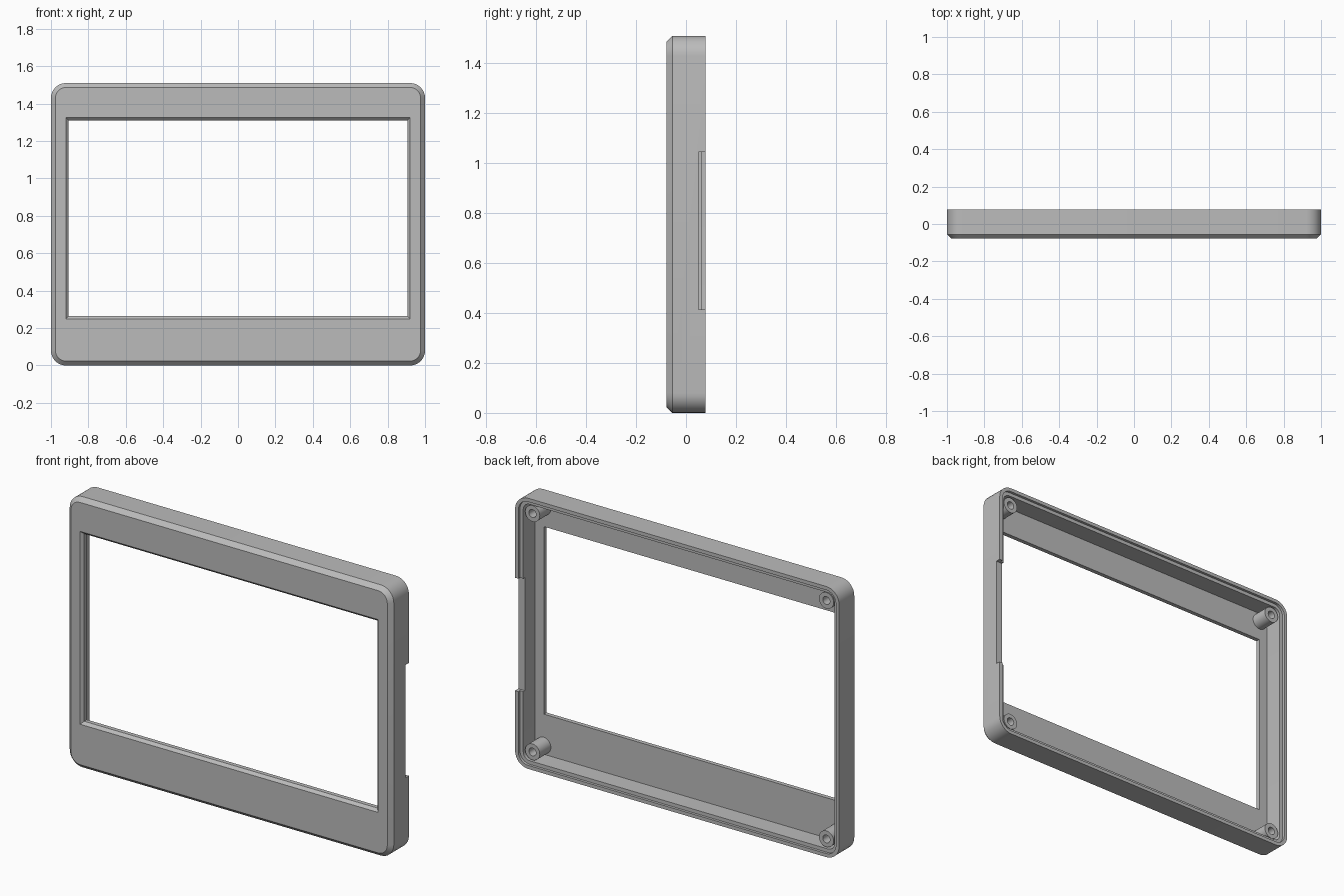
import bpy, bmesh
from math import cos, sin, pi

cube = bpy.data.objects.get("Cube")
if cube:
    bpy.data.objects.remove(cube, do_unlink=True)

HALF_W, HEIGHT, HALF_D = 1.0, 1.51, 0.0785
MID_Z = HEIGHT / 2
WALL = 0.04
FLOOR_Y = -0.04      # rear face of the front panel
LIP_Y = 0.064        # shelf of the stepped rim
CORNER = 0.08

grey = bpy.data.materials.new("plain_grey")
grey.use_nodes = True
grey.diffuse_color = (0.5, 0.5, 0.5, 1)
grey.node_tree.nodes["Principled BSDF"].inputs["Base Color"].default_value = (0.5, 0.5, 0.5, 1)


def ring(y, half_w, half_h, radius, cx=0.0, cz=MID_Z, steps=8):
    """Rounded rectangle in the xz plane at depth y."""
    points = []
    for k, (sx, sz) in enumerate([(1, 1), (-1, 1), (-1, -1), (1, -1)]):
        for i in range(steps + 1):
            a = (k + i / steps) * pi / 2
            points.append((cx + sx * (half_w - radius) + radius * cos(a), y,
                           cz + sz * (half_h - radius) + radius * sin(a)))
    return points


def inset(amount, y):
    """Outer outline shrunk by an amount."""
    return ring(y, HALF_W - amount, MID_Z - amount, CORNER - amount)


def loft(name, rings, loop=False):
    """Skin a row of rings; join the ends or cap them."""
    bm = bmesh.new()
    rows = [[bm.verts.new(p) for p in r] for r in rings]
    pairs = list(zip(rows, rows[1:]))
    if loop:
        pairs.append((rows[-1], rows[0]))
    else:
        bm.faces.new(rows[0])
        bm.faces.new(rows[-1])
    for a, b in pairs:
        for i in range(len(a)):
            j = (i + 1) % len(a)
            bm.faces.new((a[i], a[j], b[j], b[i]))
    bmesh.ops.remove_doubles(bm, verts=bm.verts, dist=0.0001)
    bmesh.ops.recalc_face_normals(bm, faces=bm.faces)
    mesh = bpy.data.meshes.new(name)
    bm.to_mesh(mesh)
    bm.free()
    mesh.materials.append(grey)
    obj = bpy.data.objects.new(name, mesh)
    bpy.context.collection.objects.link(obj)
    return obj


def activate(obj):
    bpy.ops.object.select_all(action='DESELECT')
    obj.select_set(True)
    bpy.context.view_layer.objects.active = obj


def window(grow, y):
    return ring(y, 0.905 + grow, 0.523 + grow, 0, cz=0.787)


# Bezel: chamfered shell, bevelled window, cavity and stepped rear rim
bezel = loft("bezel_shell", [
    inset(0, HALF_D),
    inset(0, -0.055),
    inset(0.0235, -HALF_D),
    window(0.015, -HALF_D),
    window(0, -0.0635),
    window(0, FLOOR_Y),
    inset(WALL, FLOOR_Y),
    inset(WALL, LIP_Y),
    inset(WALL / 2, LIP_Y),
    inset(WALL / 2, HALF_D),
], loop=True)

# Side notch in the rear edge of the left wall
bpy.ops.mesh.primitive_cube_add(size=1, location=(1.0, 0.1, 0.73))
cutter = bpy.context.object
cutter.name = "notch_cutter"
cutter.scale = (0.2, 0.1, 0.63)
cutter.hide_render = True
activate(bezel)
cut = bezel.modifiers.new("notch", 'BOOLEAN')
cut.operation = 'DIFFERENCE'
cut.solver = 'EXACT'
cut.object = cutter
bpy.ops.object.modifier_apply(modifier=cut.name)
bpy.data.objects.remove(cutter, do_unlink=True)
bpy.ops.object.shade_smooth_by_angle(angle=pi / 6)

# Screw posts with blind holes in the four corners
for side, sx in (("left", 1), ("right", -1)):
    for level, z in (("lower", 0.09), ("upper", HEIGHT - 0.09)):
        profile = [(0.045, FLOOR_Y - 0.01), (0.045, 0.058), (0.022, 0.058), (0.022, FLOOR_Y + 0.01)]
        post = loft(f"{level}_{side}_screw_post",
                    [ring(y, r, r, r, cx=sx * 0.907, cz=z) for r, y in profile])
        activate(post)
        bpy.ops.object.shade_smooth_by_angle(angle=pi / 6)
